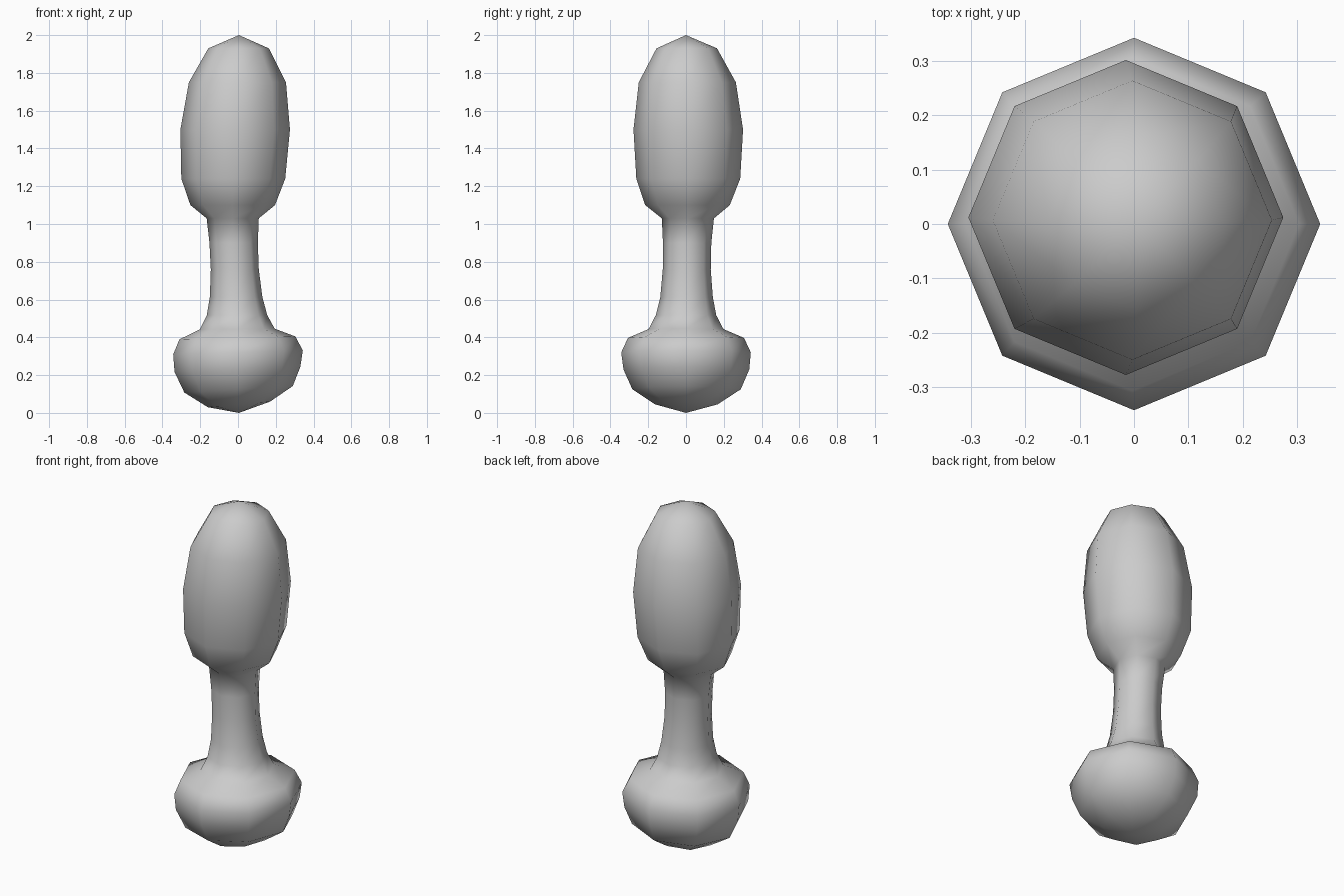
import bpy, bmesh
from math import cos, sin, pi

if "Cube" in bpy.data.objects:
    bpy.data.objects.remove(bpy.data.objects["Cube"])

SIDES = 8

# Rings from bottom to top: centre x, centre y, z, radius, slope of ring along x
BASE_TO_TIP = [
    (0.005, 0.002, 0.045, 0.165, 0.09),
    (0.003, 0.003, 0.125, 0.287, 0.06),
    (-0.003, 0.002, 0.230, 0.333, 0.04),
    (0.0, 0.0, 0.320, 0.343, 0.03),
    (-0.003, 0.0, 0.397, 0.307, 0.025),
    (-0.004, 0.0, 0.444, 0.198, 0.01),
    (-0.005, 0.0, 0.517, 0.160, 0.0),
    (-0.010, 0.003, 0.613, 0.139, 0.0),
    (-0.017, 0.004, 0.760, 0.127, 0.0),
    (-0.023, 0.006, 0.900, 0.128, 0.0),
    (-0.028, 0.010, 1.030, 0.138, 0.0),
    (-0.028, 0.008, 1.100, 0.224, 0.0),
    (-0.025, 0.012, 1.240, 0.275, 0.0),
    (-0.015, 0.012, 1.500, 0.290, 0.0),
    (-0.003, 0.007, 1.750, 0.257, 0.0),
    (0.003, 0.004, 1.930, 0.160, 0.0),
]


def lofted_solid(name, rings, bottom, top):
    bm = bmesh.new()
    loops = []
    for cx, cy, z, r, slope in rings:
        loop = []
        for i in range(SIDES):
            a = 2 * pi * i / SIDES
            x = r * cos(a)
            loop.append(bm.verts.new((cx + x, cy + r * sin(a), z + slope * x)))
        loops.append(loop)
    # Side walls
    for lo, hi in zip(loops, loops[1:]):
        for i in range(SIDES):
            j = (i + 1) % SIDES
            bm.faces.new((lo[i], lo[j], hi[j], hi[i]))
    # Pole caps
    b, t = bm.verts.new(bottom), bm.verts.new(top)
    for i in range(SIDES):
        j = (i + 1) % SIDES
        bm.faces.new((b, loops[0][j], loops[0][i]))
        bm.faces.new((t, loops[-1][i], loops[-1][j]))
    bmesh.ops.recalc_face_normals(bm, faces=bm.faces)
    for f in bm.faces:
        f.smooth = True
    mesh = bpy.data.meshes.new(name)
    bm.to_mesh(mesh)
    bm.free()
    obj = bpy.data.objects.new(name, mesh)
    bpy.context.collection.objects.link(obj)
    return obj


# Bulbous foot, slim neck and elongated head in one continuous skin
lofted_solid("bulb_handle", BASE_TO_TIP, (0.005, 0, 0), (0.005, 0, 2))
